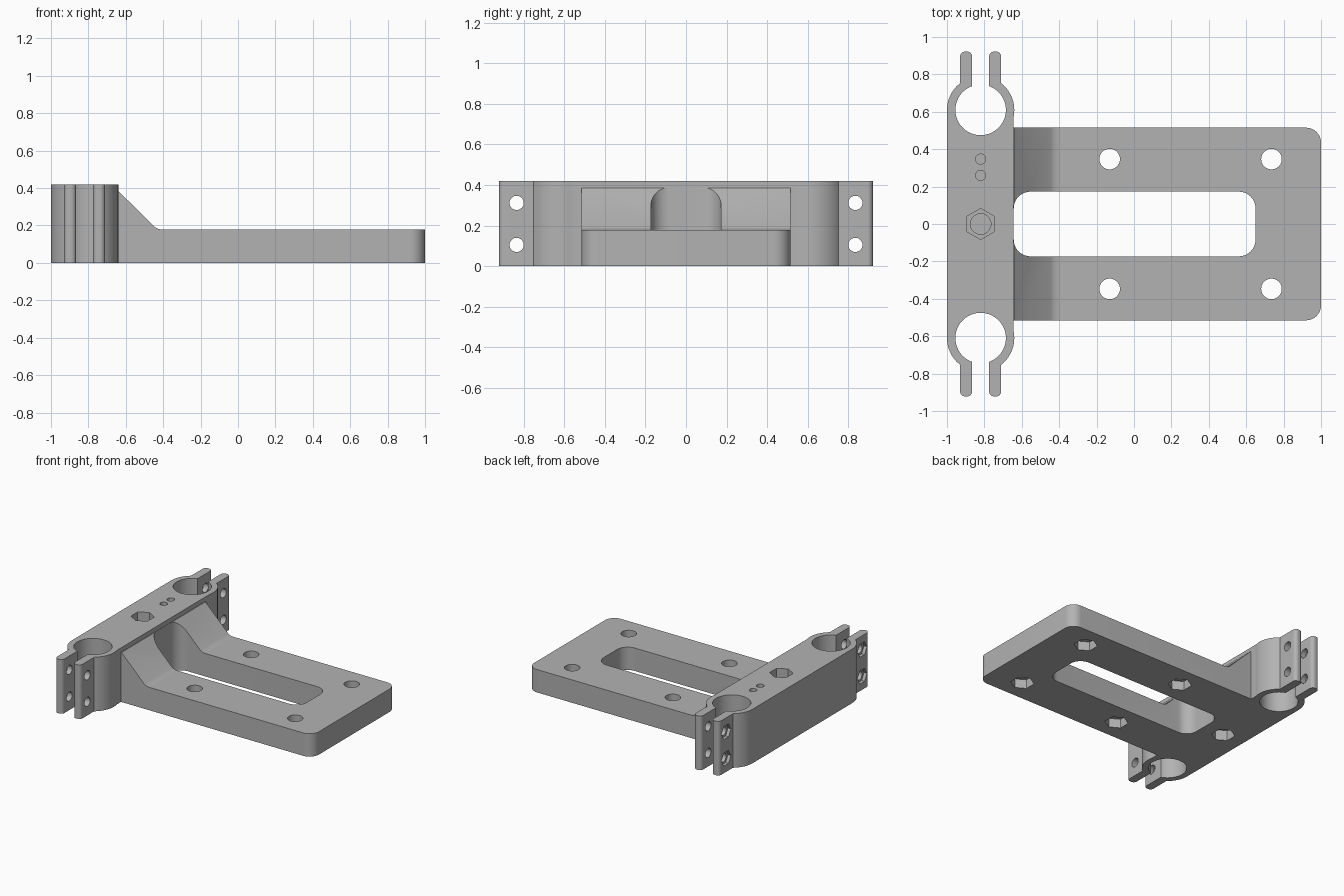
import bpy, bmesh, math
from mathutils import Matrix

if "Cube" in bpy.data.objects:
    bpy.data.objects.remove(bpy.data.objects["Cube"])

H, PLATE, CX, CY = 0.42, 0.178, -0.82, 0.61   # bar height, plate height, clamp centre

grey = bpy.data.materials.new("plain grey")
grey.diffuse_color = (0.45, 0.45, 0.45, 1)
grey.use_nodes = True
grey.node_tree.nodes["Principled BSDF"].inputs["Base Color"].default_value = grey.diffuse_color


def prism(name, pts, depth, matrix):
    """Extrude a 2D profile along local z and place it."""
    bm = bmesh.new()
    f = bm.faces.new([bm.verts.new((x, y, 0)) for x, y in pts])
    top = bmesh.ops.extrude_face_region(bm, geom=[f])["geom"]
    bmesh.ops.translate(bm, vec=(0, 0, depth),
                        verts=[v for v in top if isinstance(v, bmesh.types.BMVert)])
    bmesh.ops.transform(bm, matrix=matrix, verts=bm.verts)
    bmesh.ops.recalc_face_normals(bm, faces=bm.faces)
    me = bpy.data.meshes.new(name)
    bm.to_mesh(me)
    bm.free()
    me.materials.append(grey)
    ob = bpy.data.objects.new(name, me)
    bpy.context.collection.objects.link(ob)
    return ob


def upright(name, pts, z0, z1):
    return prism(name, pts, z1 - z0, Matrix.Translation((0, 0, z0)))


def ring(x, y, r, n=48):
    """Circle, or a hexagon with corners on the y axis when n is 6."""
    return [(x + r * math.sin(2 * math.pi * i / n),
             y + r * math.cos(2 * math.pi * i / n)) for i in range(n)]


def rounded(x0, x1, y0, y1, radii):
    """Rectangle with one radius per corner: +x+y, -x+y, -x-y, +x-y."""
    pts = []
    corners = [(x1, y1, -1, -1), (x0, y1, 1, -1), (x0, y0, 1, 1), (x1, y0, -1, 1)]
    for k, ((x, y, sx, sy), r) in enumerate(zip(corners, radii)):
        if r == 0:
            pts.append((x, y))
            continue
        for i in range(11):
            a = math.pi / 2 * (k + i / 10)
            pts.append((x + sx * r + r * math.cos(a), y + sy * r + r * math.sin(a)))
    return pts


def combine(ob, tool, op):
    mod = ob.modifiers.new(op.lower(), 'BOOLEAN')
    mod.operation, mod.solver, mod.object = op, 'EXACT', tool
    bpy.context.view_layer.objects.active = ob
    bpy.ops.object.modifier_apply(modifier=mod.name)
    bpy.data.objects.remove(tool)


def add(tool):
    combine(bracket, tool, 'UNION')


def cut(tool):
    combine(bracket, tool, 'DIFFERENCE')


def cut_up(pts, z0, z1):
    cut(upright("cutter", pts, z0, z1))


# Base plate with rounded outer corners
bracket = upright("clamp_bracket",
                  rounded(-0.75, 1, -0.515, 0.515, (0.08, 0, 0, 0.08)), 0, PLATE)

# Sloped gusset with a soft foot, extruded across the plate width
gusset = [(-0.75, 0.1), (-0.40, 0.1), (-0.40, PLATE), (-0.425, 0.181), (-0.445, 0.192),
          (-0.64, 0.385), (-0.75, 0.385)]
add(prism("gusset", gusset, 1.03,
          Matrix.Translation((0, 0.515, 0)) @ Matrix.Rotation(math.pi / 2, 4, 'X')))

# Long slot in the plate, then the upright bar behind it
cut_up(rounded(-0.643, 0.65, -0.173, 0.173, (0.09,) * 4), -0.1, 0.6)
add(upright("bar", rounded(-1, -0.645, -CY, CY, (0,) * 4), 0, H))

# Split tube clamps at both ends
for s in (-1, 1):
    add(upright("clamp_ring", ring(CX, s * CY, 0.18, 64), 0, H))
    for x0 in (-0.93, -0.775):
        y0, y1 = sorted((s * 0.69, s * 0.922))
        add(upright("clamp_arm", rounded(x0, x0 + 0.065, y0, y1, (0.028,) * 4), 0, H))
    cut_up(ring(CX, s * CY, 0.135, 64), -0.1, 0.6)
    y0, y1 = sorted((s * CY, s * 1.1))
    cut_up(rounded(-0.865, -0.775, y0, y1, (0,) * 4), -0.1, 0.6)
    # Clamp screw holes with nut pockets on the outer side
    for z in (0.105, 0.312):
        for n, r, x0, depth in ((32, 0.035, -1.1, 0.6), (6, 0.058, -1.1, 0.195)):
            place = Matrix.Translation((x0, s * 0.835, z)) @ Matrix.Rotation(math.pi / 2, 4, 'Y')
            cut(prism("cutter", ring(0, 0, r, n), depth, place))

# Plate screw holes with nut pockets underneath
for x in (-0.13, 0.735):
    for y in (-0.347, 0.347):
        cut_up(ring(x, y, 0.055, 40), -0.1, 0.3)
        cut_up(ring(x, y, 0.083, 6), -0.1, 0.07)

# Centre bolt: pockets above and below, closed by a thin web
cut_up(ring(CX, 0, 0.083, 6), 0.33, 0.6)
cut_up(ring(CX, 0, 0.055, 40), 0.10, 0.34)
cut_up(ring(CX, 0, 0.083, 6), -0.1, 0.08)

# Small blind holes in the bar top
for y in (0.26, 0.347):
    cut_up(ring(CX, y, 0.027, 32), 0.2, 0.6)

bpy.ops.object.select_all(action='DESELECT')
bracket.select_set(True)
bpy.context.view_layer.objects.active = bracket
bpy.ops.object.shade_smooth_by_angle(angle=math.radians(25))
